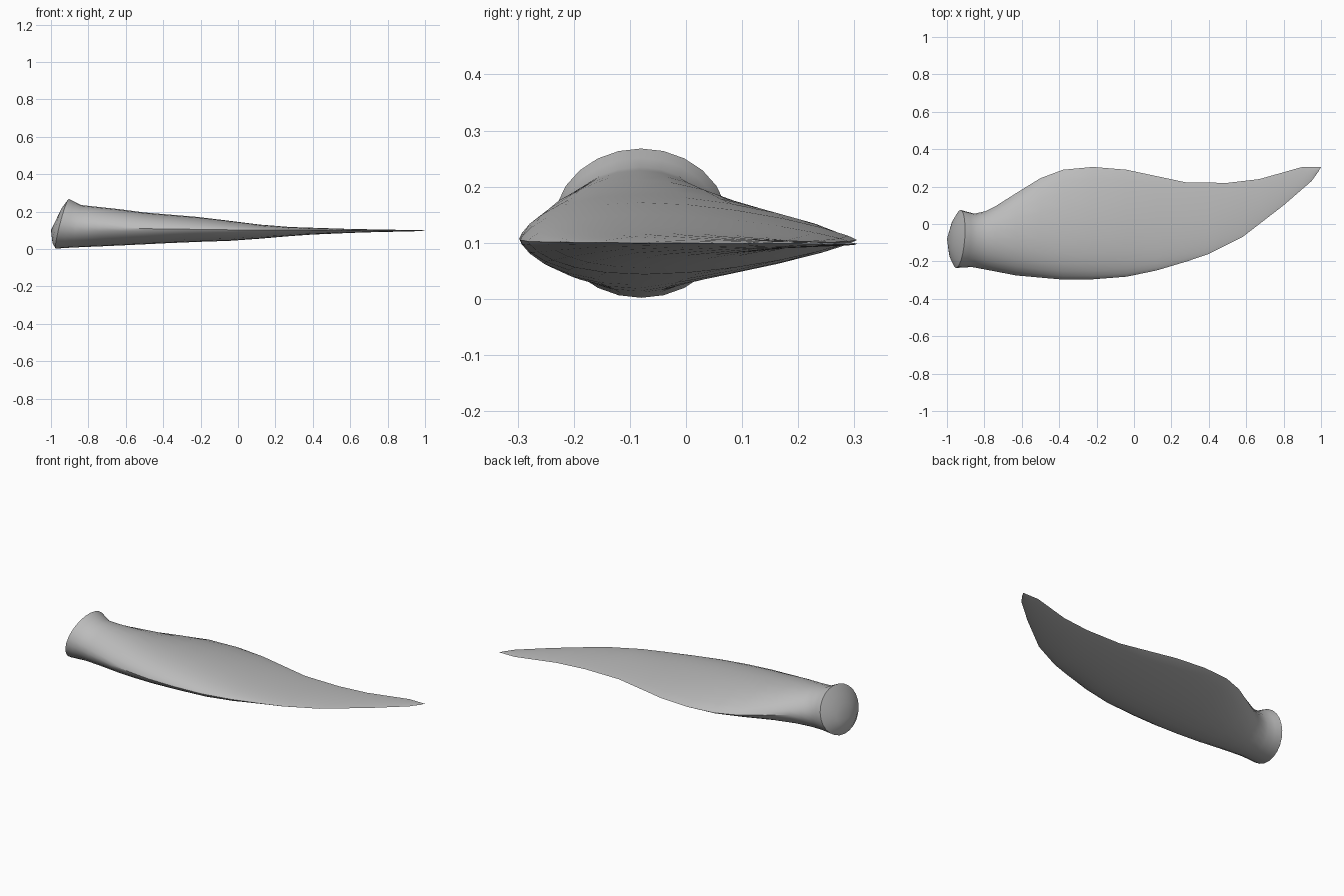
import bpy, bmesh
from math import sin, cos, pi, copysign

cube = bpy.data.objects.get("Cube")
if cube:
    bpy.data.objects.remove(cube)

SIDES = 24

# Outline and thickness profiles along the length: (x, value)
BACK_EDGE = [(-.94, .075), (-.84, .05), (-.75, .09), (-.63, .165), (-.5, .245), (-.38, .29), (-.22, .305),
             (-.04, .29), (.28, .222), (.5, .22), (.67, .24), (.9, .305), (1, .305)]
FRONT_EDGE = [(-.94, -.235), (-.86, -.23), (-.63, -.275), (-.35, -.3), (-.2, -.295), (-.02, -.28), (.18, -.235),
              (.4, -.16), (.58, -.07), (.8, .1), (.95, .23), (1, .3)]
TOP = [(-.94, .268), (-.86, .235), (-.65, .215), (-.5, .195), (-.2, .17), (.2, .12), (.6, .107), (1, .1)]
BOTTOM = [(-.94, .002), (-.86, .008), (-.6, .02), (-.3, .035), (0, .045), (.2, .062), (.35, .075), (.65, .088), (1, .096)]
EDGE_HEIGHT = [(-.94, .135), (-.86, .12), (-.6, .11), (0, .102), (1, .098)]
SHARPNESS = [(-.94, 1), (-.84, 1.05), (-.6, 1.35), (-.3, 1.6), (1, 1.7)]
RIDGE = [(-.94, -.08), (-.5, -.09), (.1, -.07), (.4, .0), (.7, .13), (1, .3)]
TILT = [(-.94, .035), (-.86, .02), (-.7, 0), (1, 0)]
STATIONS = [-.94, -.9, -.86, -.8, -.74, -.63, -.5, -.38, -.22, -.04, .12, .28, .4, .5, .58, .67, .8, .9, .95, .985]


def sample(profile, x):
    for (x0, v0), (x1, v1) in zip(profile, profile[1:]):
        if x <= x1:
            return v0 + (v1 - v0) * (x - x0) / (x1 - x0)
    return profile[-1][1]


def section(x):
    """Cross-section: round at the root, a thin lens along the blade."""
    back, front = sample(BACK_EDGE, x), sample(FRONT_EDGE, x)
    top, low, edge = sample(TOP, x), sample(BOTTOM, x), sample(EDGE_HEIGHT, x)
    mid, half = (back + front) / 2, (back - front) / 2
    shift, tilt = sample(RIDGE, x) - mid, sample(TILT, x)
    points = []
    for i in range(SIDES):
        a = 2 * pi * i / SIDES
        s, c = sin(a), cos(a)
        rise = abs(s) ** sample(SHARPNESS, x)
        z = edge + rise * (top - edge if s > 0 else low - edge)
        points.append((x + tilt * s + tilt * c / 3, mid + half * c + shift * s * s, z))
    return points


bm = bmesh.new()


def bridge(a, b):
    for i in range(SIDES):
        j = (i + 1) % SIDES
        bm.faces.new((a[i], a[j], b[j], b[i]))


def fan(ring, point):
    tip = bm.verts.new(point)
    for i in range(SIDES):
        bm.faces.new((ring[i], ring[(i + 1) % SIDES], tip))


# Blade skin
rings = [[bm.verts.new(p) for p in section(x)] for x in STATIONS]
for a, b in zip(rings, rings[1:]):
    bridge(a, b)
fan(rings[-1], (1, .305, .098))

# Domed root cap
apex = (-1, -.08, .1)
bulge = (.72, .45)
previous = rings[0]
for scale in bulge:
    ring = []
    for v in rings[0]:
        x, y, z = (c + (p - c) * scale for p, c in zip(v.co, apex))
        ring.append(bm.verts.new((max(-1, x - .012 * scale), y, z)))
    bridge(previous, ring)
    previous = ring
fan(previous, apex)

bmesh.ops.recalc_face_normals(bm, faces=bm.faces)
mesh = bpy.data.meshes.new("blade")
bm.to_mesh(mesh)
bm.free()
blade = bpy.data.objects.new("blade", mesh)
bpy.context.collection.objects.link(blade)

# Plain grey
grey = bpy.data.materials.new("grey")
grey.use_nodes = True
colour = (.5, .5, .5, 1)
grey.diffuse_color = colour
grey.node_tree.nodes["Principled BSDF"].inputs["Base Color"].default_value = colour
mesh.materials.append(grey)

bpy.ops.object.select_all(action='DESELECT')
blade.select_set(True)
bpy.context.view_layer.objects.active = blade
bpy.ops.object.shade_smooth_by_angle(angle=pi / 5)
